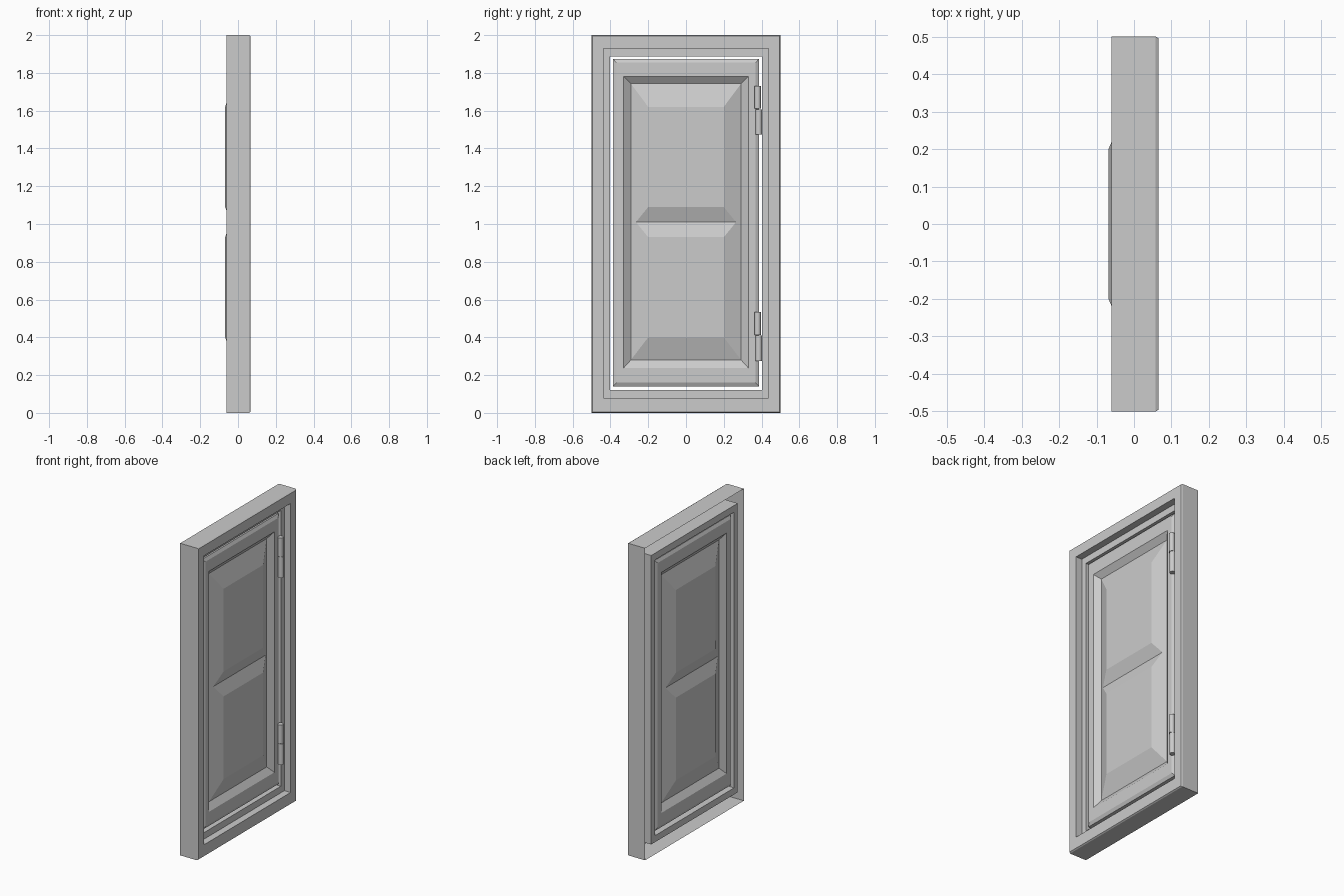
import bpy, bmesh

if "Cube" in bpy.data.objects:
    bpy.data.objects.remove(bpy.data.objects["Cube"])


def make_object(name, bm):
    bmesh.ops.remove_doubles(bm, verts=bm.verts, dist=1e-5)
    bmesh.ops.recalc_face_normals(bm, faces=bm.faces)
    me = bpy.data.meshes.new(name)
    bm.to_mesh(me)
    bm.free()
    ob = bpy.data.objects.new(name, me)
    bpy.context.collection.objects.link(ob)
    return ob


def loft(bm, loops):
    """Bridge rectangles given as (half width, bottom z, top z, x)."""
    rings = [[bm.verts.new(p) for p in ((x, -w, a), (x, w, a), (x, w, b), (x, -w, b))]
             for w, a, b, x in loops]
    for r, q in zip(rings, rings[1:]):
        for i in range(4):
            j = (i + 1) % 4
            bm.faces.new((r[i], r[j], q[j], q[i]))
    return rings[-1]


# Frame: outer shell, chamfered front, stepped jamb, hollow behind
bm = bmesh.new()
loft(bm, [(0.5, 0, 2, -0.06),
          (0.5, 0, 2, 0.058),
          (0.495, 0.005, 1.995, 0.066),
          (0.438, 0.078, 1.93, 0.066),
          (0.438, 0.078, 1.93, 0.022),
          (0.402, 0.12, 1.887, 0.022),
          (0.402, 0.12, 1.887, -0.06),
          (0.438, 0.078, 1.93, -0.06),
          (0.438, 0.078, 1.93, 0.022)])
make_object("door_frame", bm)

# Door leaf: chamfered slab with a recessed, twice raised panel on both faces
bm = bmesh.new()
C = -0.015
for s in (1, -1):
    low = C + s * 0.014
    high = C + s * 0.053
    o = loft(bm, [(0.386, 0.14, 1.874, C),
                  (0.386, 0.14, 1.874, C + s * 0.032),
                  (0.368, 0.16, 1.854, C + s * 0.042),
                  (0.33, 0.238, 1.78, C + s * 0.042),
                  (0.292, 0.28, 1.743, low)])
    heights = (0.40, 0.93, 1.09, 1.62)
    L = [bm.verts.new((high, -0.2, z)) for z in heights]
    R = [bm.verts.new((high, 0.2, z)) for z in heights]
    valley = low + (high - low) * 0.28
    vl = bm.verts.new((valley, -0.265, 1.01))
    vr = bm.verts.new((valley, 0.265, 1.01))
    for f in ((o[0], o[1], R[0], L[0]), (L[0], R[0], R[1], L[1]),
              (L[1], R[1], vr, vl), (vl, vr, R[2], L[2]),
              (L[2], R[2], R[3], L[3]), (L[3], R[3], o[2], o[3]),
              (o[0], L[0], L[1], vl, L[2], L[3], o[3]),
              (o[1], o[2], R[3], R[2], vr, R[1], R[0])):
        bm.faces.new(f)
make_object("door_leaf", bm)

# Hinges: an upper knuckle on the leaf and a lower one on the frame
for tag, z in (("bottom", 0.275), ("top", 1.473)):
    for part, y, a, b in (("lower", 0.385, 0, 0.134), ("upper", 0.379, 0.138, 0.258)):
        bpy.ops.mesh.primitive_cylinder_add(vertices=16, radius=0.017, depth=b - a,
                                            location=(0.036, y, z + (a + b) / 2))
        bpy.context.object.name = f"{tag}_hinge_{part}_knuckle"
        bpy.ops.object.shade_smooth_by_angle()
